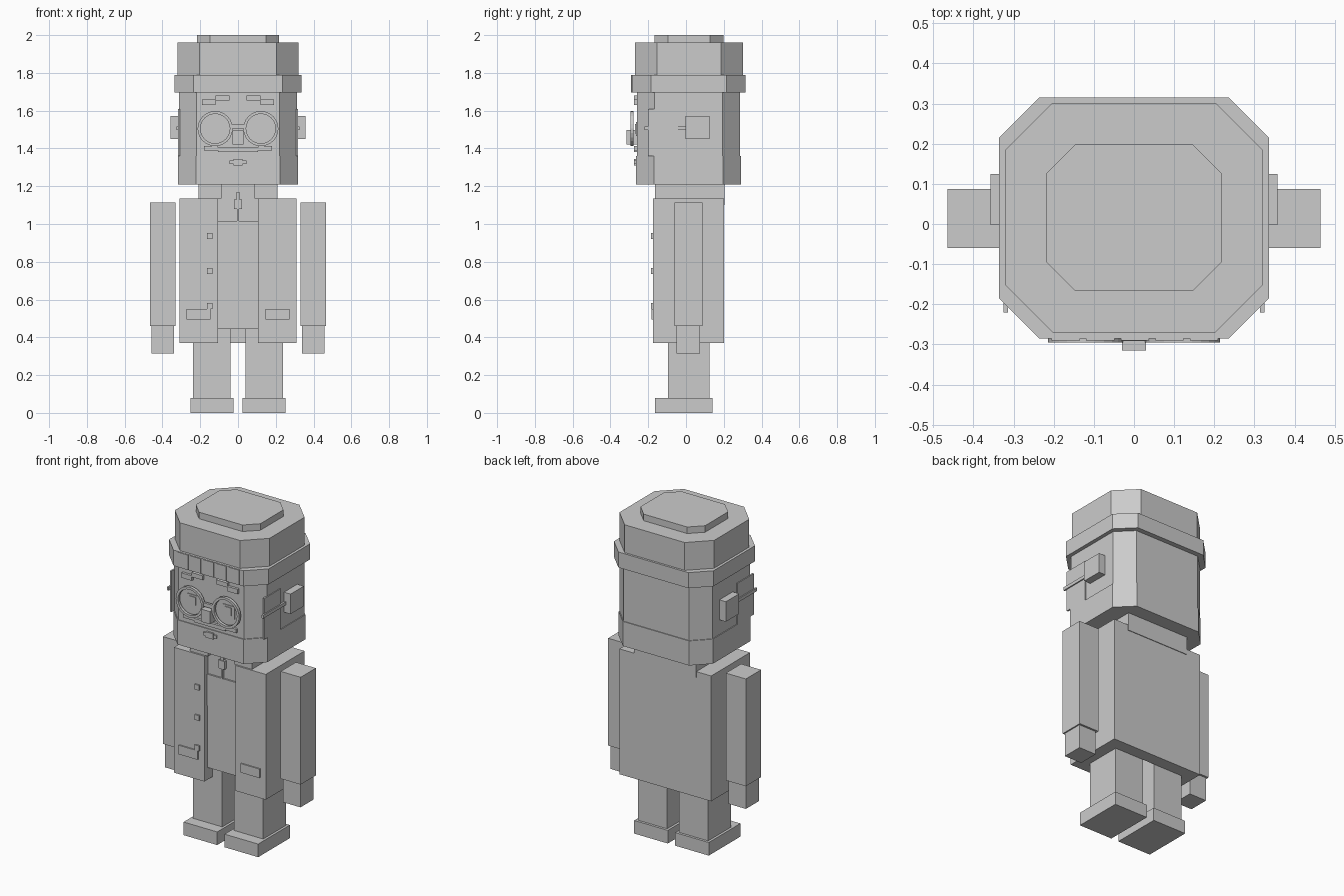
import bpy, bmesh, math
from mathutils import Matrix

# One neutral grey for the whole figure
grey = bpy.data.materials.new("plain grey")
grey.diffuse_color = (0.6, 0.6, 0.6, 1)


def finish(name, bm):
    bmesh.ops.recalc_face_normals(bm, faces=bm.faces)
    mesh = bpy.data.meshes.new(name)
    bm.to_mesh(mesh)
    bm.free()
    mesh.materials.append(grey)
    obj = bpy.data.objects.new(name, mesh)
    bpy.context.collection.objects.link(obj)
    return obj


def box(name, x0, x1, y0, y1, z0, z1):
    bm = bmesh.new()
    m = Matrix.Translation(((x0 + x1) / 2, (y0 + y1) / 2, (z0 + z1) / 2))
    m = m @ Matrix.Diagonal((x1 - x0, y1 - y0, z1 - z0, 1))
    bmesh.ops.create_cube(bm, size=1, matrix=m)
    return finish(name, bm)


def pair(name, x0, x1, *rest):
    box("left_" + name, -x1, -x0, *rest)
    box("right_" + name, x0, x1, *rest)


def octagon(name, x, y0, y1, z0, z1, c):
    """Upright block with its four vertical corners cut by c."""
    pts = [(x - c, y0), (x, y0 + c), (x, y1 - c), (x - c, y1),
           (c - x, y1), (-x, y1 - c), (-x, y0 + c), (c - x, y0)]
    bm = bmesh.new()
    face = bm.faces.new([bm.verts.new((px, py, z0)) for px, py in pts])
    ext = bmesh.ops.extrude_face_region(bm, geom=[face], use_keep_orig=True)
    top = [v for v in ext["geom"] if isinstance(v, bmesh.types.BMVert)]
    bmesh.ops.translate(bm, verts=top, vec=(0, 0, z1 - z0))
    return finish(name, bm)


def ring(name, x, z, outer, inner, y0, y1, n=24):
    """Flat spectacle rim facing the front."""
    bm = bmesh.new()
    loops = []
    for r, y in ((outer, y0), (outer, y1), (inner, y1), (inner, y0)):
        loops.append([bm.verts.new((x + r * math.cos(2 * math.pi * i / n), y,
                                    z + r * math.sin(2 * math.pi * i / n))) for i in range(n)])
    for k in range(4):
        a, b = loops[k], loops[(k + 1) % 4]
        for i in range(n):
            j = (i + 1) % n
            bm.faces.new((a[i], a[j], b[j], b[i]))
    return finish(name, bm)


# Shoes, legs, sleeves and hands
pair("shoe", 0.025, 0.252, -0.165, 0.14, 0, 0.08)
pair("leg", 0.04, 0.237, -0.095, 0.125, 0.08, 0.46)
pair("sleeve", 0.33, 0.465, -0.06, 0.087, 0.46, 1.115)
pair("hand", 0.34, 0.457, -0.05, 0.075, 0.315, 0.46)

# Open coat: back, side panels and the shirt between them
box("coat_back", -0.31, 0.31, 0.125, 0.2, 0.37, 1.135)
pair("coat_panel", 0.105, 0.31, -0.175, 0.125, 0.37, 1.135)
box("lower_shirt", -0.105, 0.105, -0.145, 0.125, 0.445, 0.825)
box("upper_shirt", -0.105, 0.105, -0.15, 0.125, 0.825, 1.017)
box("neck", -0.105, 0.105, -0.14, 0.185, 1.017, 1.21)
pair("collar", 0.088, 0.21, -0.165, 0.185, 1.135, 1.21)
box("back_collar", -0.21, 0.21, 0.185, 0.204, 1.1, 1.21)
box("tie_knot", -0.02, 0.02, -0.16, -0.14, 1.08, 1.13)
box("tie_top", -0.009, 0.009, -0.155, -0.14, 1.13, 1.17)
box("tie_tail", -0.005, 0.005, -0.155, -0.14, 1.017, 1.08)

# Coat buttons and pockets
for i, z in enumerate((0.92, 0.735, 0.55)):
    box(f"button_{i + 1}", -0.165, -0.135, -0.184, -0.175, z, z + 0.032)
pair("pocket", 0.145, 0.273, -0.183, -0.175, 0.495, 0.55)

# Head, beard and hat
octagon("beard", 0.318, -0.265, 0.29, 1.21, 1.36, 0.095)
octagon("head", 0.313, -0.26, 0.285, 1.36, 1.695, 0.092)
octagon("hat_band", 0.336, -0.285, 0.315, 1.695, 1.79, 0.1)
octagon("hat_crown", 0.32, -0.27, 0.302, 1.79, 1.96, 0.117)
octagon("hat_top", 0.218, -0.166, 0.198, 1.96, 2.0, 0.071)
for i in range(5):
    x = -0.205 + i * 0.086
    box(f"band_rib_{i + 1}", x, x + 0.07, -0.29, -0.285, 1.697, 1.788)

# Ears, sideburns and spectacle arms
pair("ear", 0.31, 0.357, -0.003, 0.125, 1.45, 1.572)
pair("sideburn", 0.308, 0.318, -0.2, -0.042, 1.36, 1.61)
pair("spectacle_arm", 0.314, 0.325, -0.22, 0.0, 1.497, 1.517)

# Eyes, stepped brows and spectacles
for side, s in (("left", -1), ("right", 1)):
    ring(side + "_spectacle_rim", s * 0.121, 1.505, 0.093, 0.078, -0.295, -0.277)
pair("eye", 0.08, 0.162, -0.264, -0.26, 1.465, 1.54)
pair("pupil", 0.1, 0.14, -0.269, -0.264, 1.48, 1.53)
pair("outer_brow", 0.12, 0.19, -0.275, -0.26, 1.63, 1.66)
pair("inner_brow", 0.046, 0.12, -0.275, -0.26, 1.653, 1.68)
box("spectacle_bridge", -0.033, 0.033, -0.292, -0.277, 1.505, 1.527)

# Nose, moustache and mouth
box("nose", -0.03, 0.03, -0.315, -0.26, 1.42, 1.497)
box("moustache_middle", -0.105, 0.105, -0.275, -0.26, 1.382, 1.405)
pair("moustache_tip", 0.105, 0.18, -0.275, -0.26, 1.39, 1.413)
box("mouth", -0.045, 0.045, -0.274, -0.265, 1.318, 1.337)
box("mouth_middle", -0.025, 0.025, -0.276, -0.265, 1.31, 1.345)
